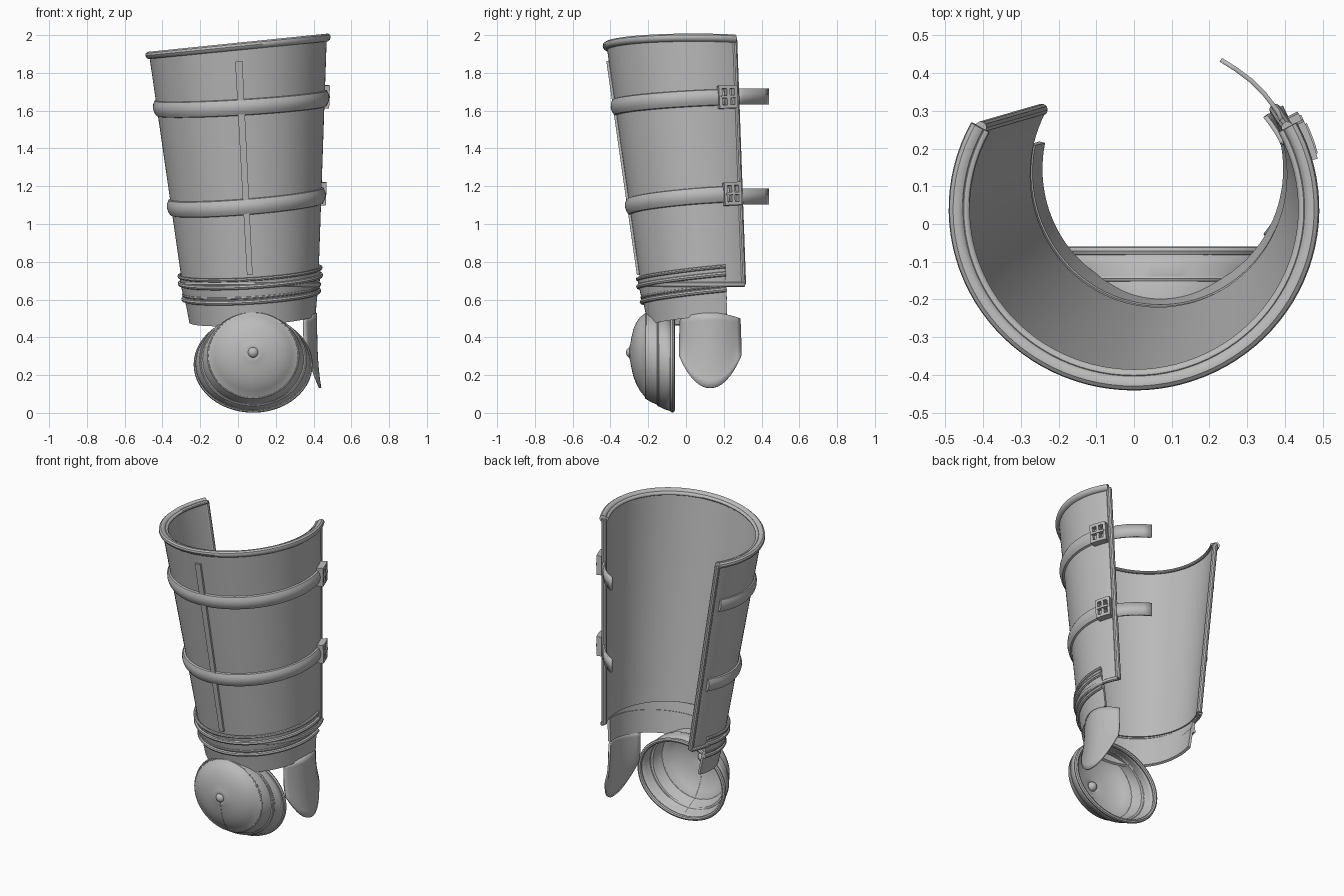
import bpy, bmesh
from math import sin, cos, pi, radians
from mathutils import Vector

cube = bpy.data.objects.get("Cube")
if cube:
    bpy.data.objects.remove(cube)

steel = bpy.data.materials.new("grey_steel")
steel.use_nodes = True
COLOUR = (0.5, 0.5, 0.5, 1)
steel.diffuse_color = COLOUR
steel.node_tree.nodes["Principled BSDF"].inputs["Base Color"].default_value = COLOUR

END = 118.5            # half opening angle of the shell, measured from the front
LOW, HIGH = 0.68, 1.94


def finish(name, bm, solid=0):
    bmesh.ops.recalc_face_normals(bm, faces=bm.faces)
    mesh = bpy.data.meshes.new(name)
    bm.to_mesh(mesh)
    bm.free()
    mesh.materials.append(steel)
    ob = bpy.data.objects.new(name, mesh)
    bpy.context.collection.objects.link(ob)
    if solid:
        mod = ob.modifiers.new("thickness", "SOLIDIFY")
        mod.thickness = solid
        mod.offset = 0
    bpy.ops.object.select_all(action="DESELECT")
    ob.select_set(True)
    bpy.context.view_layer.objects.active = ob
    bpy.ops.object.shade_smooth_by_angle(angle=radians(35))
    return ob


def loft(name, rings, closed=True, caps=True, solid=0):
    """Skin a list of point rings."""
    bm = bmesh.new()
    rows = [[bm.verts.new(p) for p in ring] for ring in rings]
    n = len(rows[0])
    for a, b in zip(rows, rows[1:]):
        for i in range(n if closed else n - 1):
            j = (i + 1) % n
            bm.faces.new((a[i], a[j], b[j], b[i]))
    if caps and closed:
        bm.faces.new(rows[0])
        bm.faces.new(rows[-1])
    return finish(name, bm, solid)


def tilt(base, a, b, y0):
    return lambda x, y, z: a * x + b * (y - y0)


def shell_tilt(x, y, z):
    return 0.1 * x * (z - LOW) / (HIGH - LOW)


def wall(angle, z, off=0, lift=shell_tilt):
    """Point on the tapering, off-centre elliptical wall."""
    s = (z - LOW) / (HIGH - LOW)
    t = radians(angle)
    x = 0.065 * (1 - s) + (0.36 + 0.11 * s + off) * sin(t)
    y = 0.13 - 0.09 * s - (0.37 + 0.09 * s + off) * cos(t)
    return Vector((x, y, z + lift(x, y, z)))


def sweep(name, profile, a0=-END, a1=END, lift=shell_tilt, steps=64):
    rings = [[wall(a0 + (a1 - a0) * i / steps, z, off, lift) for off, z in profile]
             for i in range(steps + 1)]
    return loft(name, rings)


def disc(off, z, r, n=10):
    return [(off + r * cos(2 * pi * i / n), z + r * sin(2 * pi * i / n)) for i in range(n)]


def box(o0, o1, z0, z1):
    return [(o0, z0), (o1, z0), (o1, z1), (o0, z1)]


def tube(name, pts, r, n=10):
    rings = []
    for i, p in enumerate(pts):
        d = (pts[min(i + 1, len(pts) - 1)] - pts[max(i - 1, 0)]).normalized()
        u = d.cross(Vector((1, 0.3, 0))).normalized()
        v = d.cross(u)
        rings.append([p + r * (u * cos(2 * pi * k / n) + v * sin(2 * pi * k / n)) for k in range(n)])
    return loft(name, rings)


# Main shell with rolled rims
sweep("shin_shell", box(-0.02, 0, LOW, HIGH))
sweep("top_rim", disc(0, HIGH, 0.021))
sweep("top_rim_inner_bead", disc(-0.024, HIGH, 0.011))
sweep("shell_bottom_rim", disc(0.002, LOW, 0.013))
for side, name in ((-1, "right"), (1, "left")):
    tube(name + "_edge_rim", [wall(side * END, z, -0.008) for z in (LOW, 1.3, HIGH)], 0.016)
sweep("front_ridge", box(-0.005, 0.013, 0.73, 1.86), -2.3, 2.3, steps=4)

# Overlapping ankle bands
band_tilt = tilt(0, 0.06, 0.1, -0.24)
sweep("upper_ankle_band", [(-0.012, 0.585), (0.004, 0.585), (0.01, 0.64), (0.012, 0.705),
                           (-0.004, 0.705)], -102, 102, band_tilt)
sweep("lower_ankle_band", [(-0.022, 0.46), (-0.006, 0.455), (-0.003, 0.52), (0.002, 0.6),
                           (-0.015, 0.6)], -102, 102, band_tilt)
for i, (off, z, r) in enumerate(((0.012, 0.705, 0.01), (0.013, 0.665, 0.013),
                                 (0.006, 0.582, 0.013), (0.004, 0.605, 0.008))):
    sweep("ankle_bead_%d" % (i + 1), disc(off, z, r, 8), -102, 102, band_tilt)

# Straps, buckles and loose strap tails
dome = [(-0.005, -0.045), (0.012, -0.04), (0.022, -0.02), (0.025, 0),
        (0.022, 0.02), (0.012, 0.04), (-0.005, 0.045)]
for label, z, a, b, y0, tail_z in (("upper", 1.615, 0.06, 0.05, -0.4, 1.675),
                                   ("lower", 1.085, 0.08, 0.07, -0.33, 1.145)):
    lift = tilt(0, a, b, y0)
    sweep(label + "_strap", [(o, z + h) for o, h in dome], -112, 108, lift)
    for k, sgn in enumerate((-1, 1)):
        sweep(label + "_buckle_bar_%d" % k,
              box(0, 0.04, z + sgn * 0.052 - 0.009, z + sgn * 0.052 + 0.009), 104, 116, lift, 6)
    for k, ang in enumerate((104.8, 110, 115.2)):
        sweep(label + "_buckle_post_%d" % k, box(0, 0.04, z - 0.06, z + 0.06),
              ang - 1.1, ang + 1.1, lift, 2)
    sweep(label + "_buckle_prong", box(0.02, 0.045, z - 0.007, z + 0.007), 105, 115, lift, 4)
    path = [(0.40, 0.25), (0.38, 0.30), (0.345, 0.345), (0.31, 0.38), (0.27, 0.41), (0.23, 0.435)]
    loft(label + "_strap_tail", [[(x, y, tail_z + h) for h in (-0.042, 0.042)] for x, y in path],
         closed=False, solid=0.012)

# Domed foot cap: rows of y, centre height, half width, half height
N = 56
CX = 0.08


def oval(y, cz, rx, rz):
    return [Vector((CX + rx * cos(2 * pi * i / N), y, cz + rz * sin(2 * pi * i / N)))
            for i in range(N)]


rows = [(-0.072, 0.257, 0.302, 0.243), (-0.11, 0.268, 0.292, 0.243), (-0.145, 0.28, 0.278, 0.238),
        (-0.15, 0.283, 0.263, 0.233), (-0.185, 0.295, 0.252, 0.23), (-0.21, 0.303, 0.238, 0.223),
        (-0.214, 0.306, 0.225, 0.215), (-0.237, 0.312, 0.2, 0.193), (-0.258, 0.316, 0.165, 0.16),
        (-0.273, 0.319, 0.125, 0.122), (-0.282, 0.32, 0.085, 0.083), (-0.289, 0.32, 0.045, 0.045),
        (-0.298, 0.32, 0.012, 0.012)]
loft("foot_dome", [oval(*r) for r in rows], caps=False, solid=0.012)


def oval_bead(name, row, r):
    y, cz, rx, rz = row
    rings = [oval(y + r * sin(k * pi / 4), cz, rx + r * cos(k * pi / 4), rz + r * cos(k * pi / 4))
             for k in range(9)]
    ob = loft(name, rings, caps=False)
    return ob


for i, (k, r) in enumerate(((0, 0.013), (2, 0.008), (5, 0.007))):
    oval_bead("foot_dome_bead_%d" % (i + 1), rows[k], r)
tube("foot_dome_seam", [Vector((CX, y, cz - rz)) for y, cz, rx, rz in rows], 0.007, 8)

bm = bmesh.new()
bmesh.ops.create_uvsphere(bm, u_segments=20, v_segments=12, radius=0.03)
bmesh.ops.translate(bm, verts=bm.verts, vec=(CX, -0.288, 0.32))
finish("foot_dome_knob", bm)

# Curved side plate over the ankle
grid = []
for i in range(17):
    u = i / 8 - 1
    top = 0.53 - 0.03 * u * u
    bottom = 0.132 + 0.17 * abs(u) ** 2.2
    col = []
    for j in range(11):
        v = j / 10
        flare = 0.022 * v ** 3
        col.append((0.413 - 0.065 * u * u + flare, 0.128 + (0.157 + 0.008 * v) * u,
                    top + (bottom - top) * v))
    grid.append(col)
loft("ankle_side_plate", grid, closed=False, solid=0.012)
